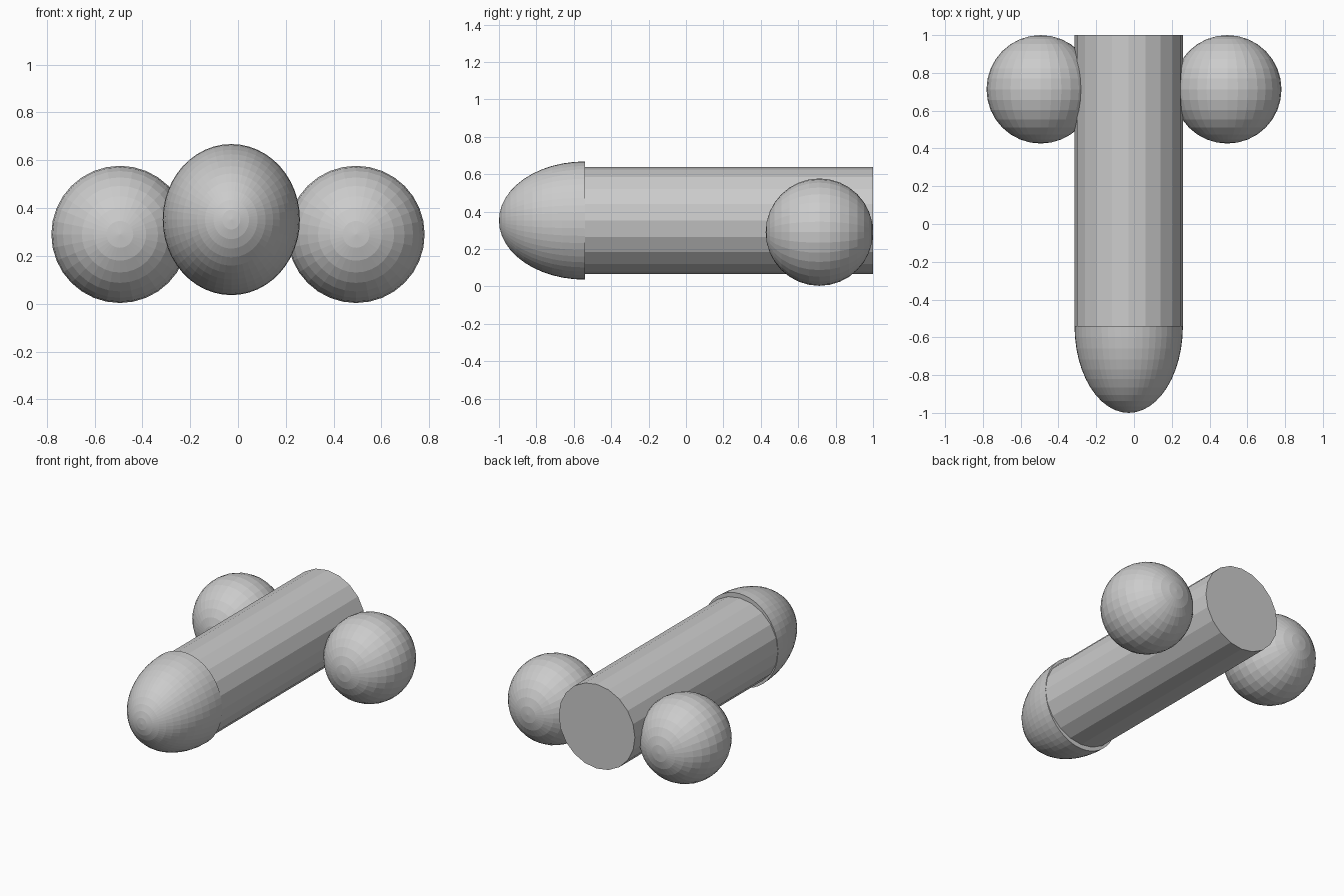
import bpy
import bmesh
from math import radians
from mathutils import Matrix, Vector

if "Cube" in bpy.data.objects:
    bpy.data.objects.remove(bpy.data.objects["Cube"])

ALONG_Y = Matrix.Rotation(radians(90), 4, 'X')   # turns the z axis onto -y


def make_object(name, bm, location):
    bmesh.ops.recalc_face_normals(bm, faces=bm.faces)
    mesh = bpy.data.meshes.new(name)
    bm.to_mesh(mesh)
    bm.free()
    obj = bpy.data.objects.new(name, mesh)
    obj.location = location
    bpy.context.collection.objects.link(obj)
    return obj


# Long 20-sided cylinder, flat faced
R = 0.287
AXIS_X, AXIS_Z = -0.028, 0.352
JOIN_Y, BACK_Y = -0.54, 1.0
bm = bmesh.new()
bmesh.ops.create_cone(bm, cap_ends=True, segments=20, radius1=R, radius2=R,
                      depth=BACK_Y - JOIN_Y, matrix=ALONG_Y)
make_object("cylinder_body", bm, (AXIS_X, (JOIN_Y + BACK_Y) / 2, AXIS_Z))

# Half-ellipsoid nose, slightly taller than the cylinder, closed at the back
bm = bmesh.new()
bmesh.ops.create_uvsphere(bm, u_segments=48, v_segments=24, radius=1, matrix=ALONG_Y)
bmesh.ops.scale(bm, vec=Vector((R, 0.46, 0.316)), verts=bm.verts)
cut = bmesh.ops.bisect_plane(bm, geom=bm.verts[:] + bm.edges[:] + bm.faces[:],
                             dist=1e-5, plane_co=(0, 0, 0), plane_no=(0, 1, 0),
                             clear_outer=True)
rim = [e for e in bm.edges if e.is_boundary]
bmesh.ops.holes_fill(bm, edges=rim, sides=0)
make_object("rounded_nose", bm, (AXIS_X, JOIN_Y, AXIS_Z))

# Pair of balls at the back
for side, name in ((-1, "left_ball"), (1, "right_ball")):
    bm = bmesh.new()
    bmesh.ops.create_uvsphere(bm, u_segments=32, v_segments=16, radius=R, matrix=ALONG_Y)
    make_object(name, bm, (side * 0.494, 0.713, R + 0.003))
